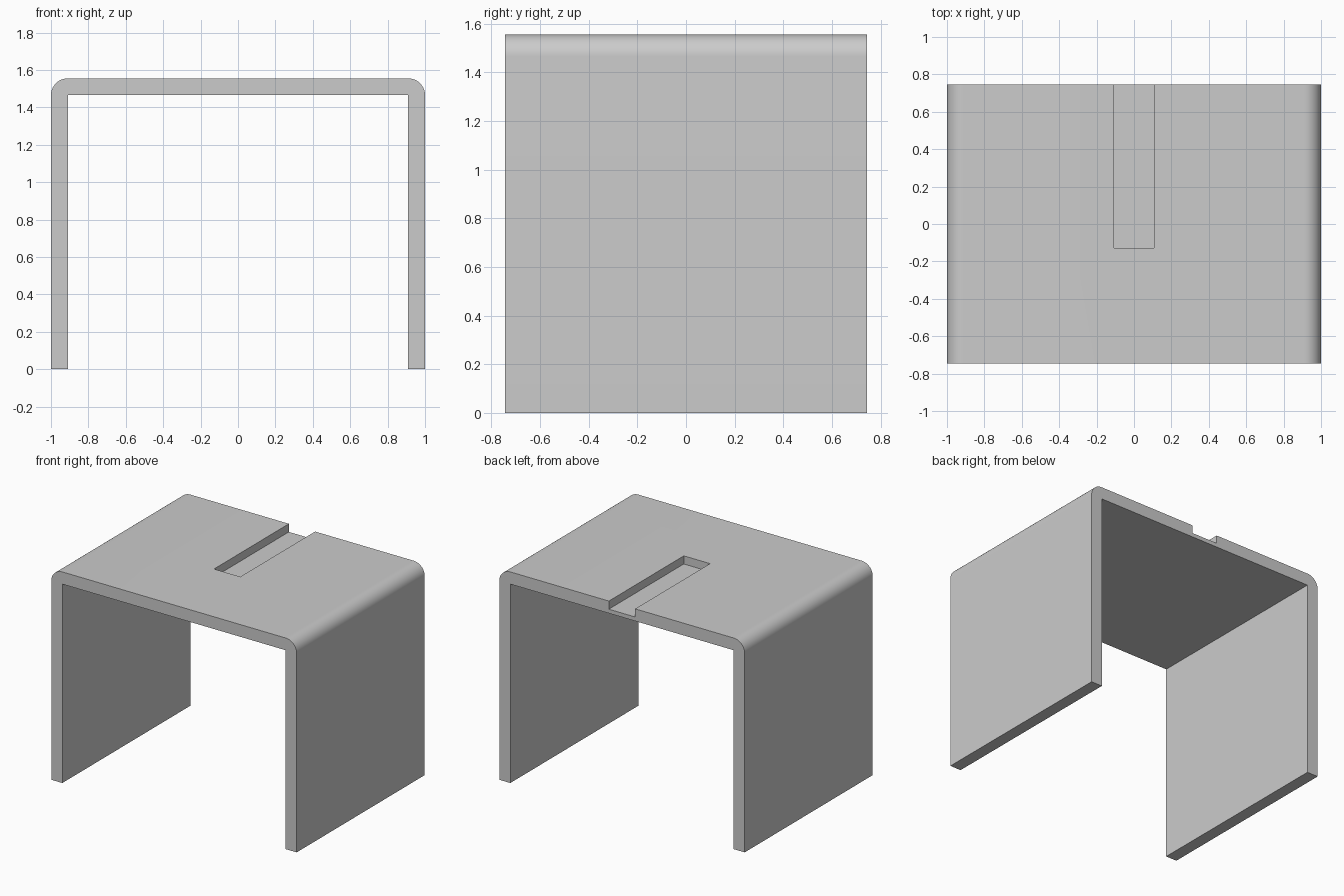
import bpy, bmesh
from math import sin, cos, pi

cube = bpy.data.objects.get("Cube")
if cube:
    bpy.data.objects.remove(cube, do_unlink=True)

HALF_W, HALF_D, HEIGHT = 1.0, 0.745, 1.555
WALL, RADIUS = 0.09, 0.09
SLOT_HALF_W, SLOT_FRONT, SLOT_DEPTH = 0.107, -0.127, 0.06

grey = bpy.data.materials.new("plain grey")
grey.use_nodes = True
colour = (0.6, 0.6, 0.6, 1)
grey.diffuse_color = colour
grey.node_tree.nodes["Principled BSDF"].inputs["Base Color"].default_value = colour


def finish(name, bm):
    bmesh.ops.recalc_face_normals(bm, faces=bm.faces)
    mesh = bpy.data.meshes.new(name)
    bm.to_mesh(mesh)
    bm.free()
    mesh.materials.append(grey)
    obj = bpy.data.objects.new(name, mesh)
    bpy.context.collection.objects.link(obj)
    return obj


# Bent sheet: half of the U profile, mirrored, then extruded front to back
STEPS = 16
inner = HALF_W - WALL
half = [(inner, HEIGHT - WALL), (inner, 0), (HALF_W, 0)]
for i in range(STEPS + 1):
    a = pi / 2 * i / STEPS
    half.append((HALF_W - RADIUS + RADIUS * cos(a), HEIGHT - RADIUS + RADIUS * sin(a)))
outline = half + [(-x, z) for x, z in reversed(half)]

bm = bmesh.new()
face = bm.faces.new([bm.verts.new((x, -HALF_D, z)) for x, z in outline])
back = bmesh.ops.extrude_face_region(bm, geom=[face])["geom"]
bmesh.ops.translate(bm, vec=(0, 2 * HALF_D, 0),
                    verts=[v for v in back if isinstance(v, bmesh.types.BMVert)])
stand = finish("bent_stand", bm)

# Slot cutter, open at the back edge and the top
bm = bmesh.new()
bmesh.ops.create_cube(bm, size=1)
y_end, z_low, z_top = HALF_D + 0.1, HEIGHT - SLOT_DEPTH, HEIGHT + 0.1
bmesh.ops.scale(bm, vec=(2 * SLOT_HALF_W, y_end - SLOT_FRONT, z_top - z_low), verts=bm.verts)
bmesh.ops.translate(bm, vec=(0, (y_end + SLOT_FRONT) / 2, (z_top + z_low) / 2), verts=bm.verts)
cutter = finish("slot_cutter", bm)

# Cut the slot and drop the cutter
cut = stand.modifiers.new("slot", "BOOLEAN")
cut.operation = "DIFFERENCE"
cut.solver = "EXACT"
cut.object = cutter
bpy.ops.object.select_all(action="DESELECT")
bpy.context.view_layer.objects.active = stand
stand.select_set(True)
bpy.ops.object.modifier_apply(modifier=cut.name)
bpy.data.objects.remove(cutter, do_unlink=True)
bpy.ops.object.shade_smooth_by_angle(angle=pi / 6)
